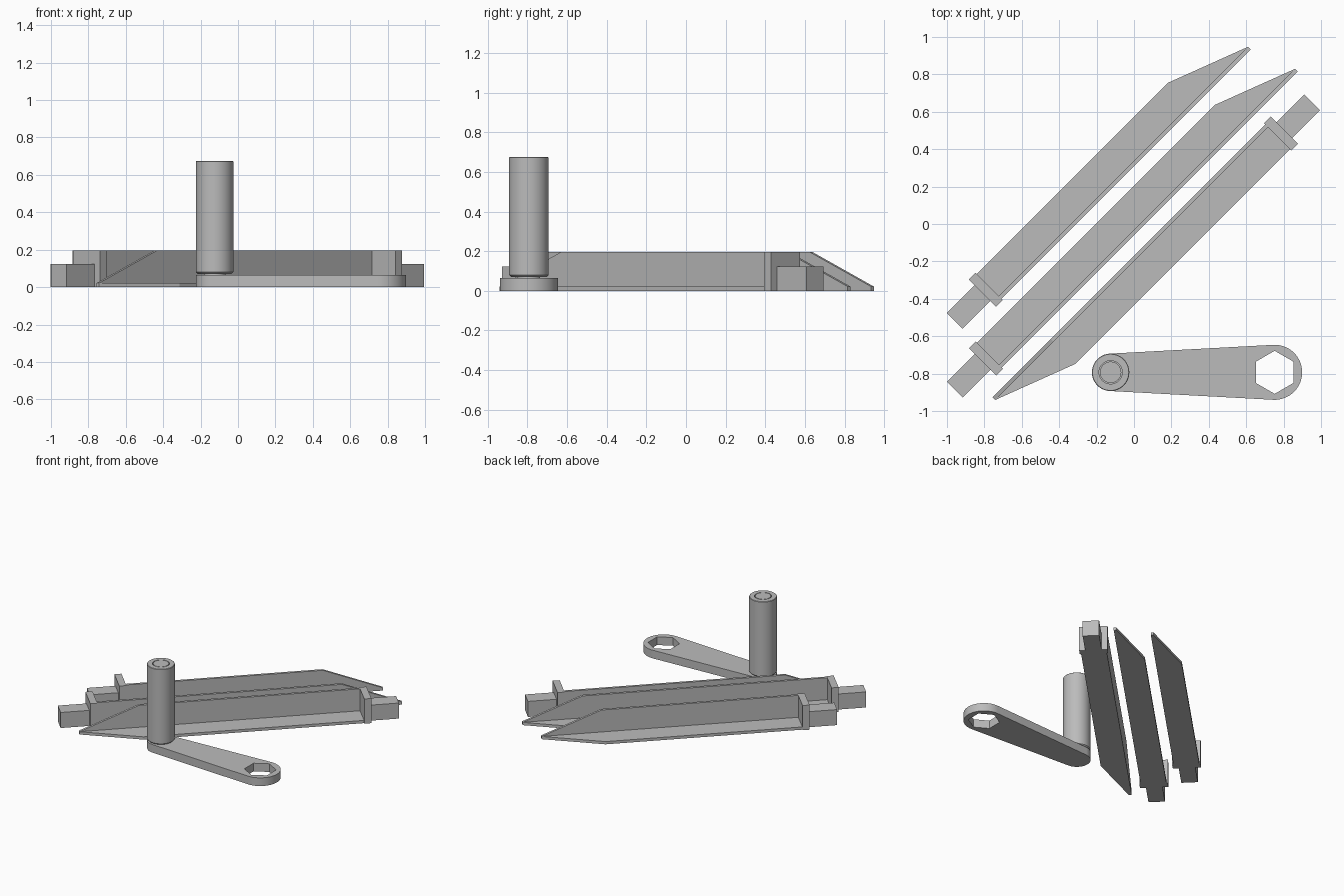
import bpy, bmesh, math
from mathutils import Matrix

if "Cube" in bpy.data.objects:
    bpy.data.objects.remove(bpy.data.objects["Cube"])

grey = bpy.data.materials.new("plain_grey")
grey.diffuse_color = (0.5, 0.5, 0.5, 1)
grey.use_nodes = True
grey.node_tree.nodes["Principled BSDF"].inputs["Base Color"].default_value = grey.diffuse_color


def add_object(name, bm, matrix=None):
    bmesh.ops.recalc_face_normals(bm, faces=bm.faces)
    mesh = bpy.data.meshes.new(name)
    bm.to_mesh(mesh)
    bm.free()
    mesh.materials.append(grey)
    obj = bpy.data.objects.new(name, mesh)
    bpy.context.collection.objects.link(obj)
    if matrix:
        obj.matrix_world = matrix
    return obj


def extrude(bm, points, direction):
    """Solid prism from a planar outline."""
    face = bm.faces.new([bm.verts.new(p) for p in points])
    new = bmesh.ops.extrude_face_region(bm, geom=[face], use_keep_orig=True)
    verts = [g for g in new["geom"] if isinstance(g, bmesh.types.BMVert)]
    bmesh.ops.translate(bm, verts=verts, vec=direction)


def smooth(obj):
    bpy.ops.object.select_all(action='DESELECT')
    obj.select_set(True)
    bpy.context.view_layer.objects.active = obj
    bpy.ops.object.shade_smooth_by_angle(angle=math.radians(35))


# Pointed L-section blades: local x runs from the tab to the tip
HALF, WALL, BASE, HEIGHT = 0.0935, 0.02, 0.022, 0.197
TAB, COLLAR, TAPER = 0.21, 0.052, 0.44


def box(bm, x0, x1, half, height):
    extrude(bm, [(x0, -half, 0), (x1, -half, 0), (x1, half, 0), (x0, half, 0)],
            (0, 0, height))


def blade(name, start, offset, length, flip):
    turn = math.radians(225 if flip else 45)
    m = Matrix.Rotation(math.radians(45), 4, 'Z') @ Matrix.Translation((start, offset, 0))
    m = m @ Matrix.Rotation(turn - math.radians(45), 4, 'Z')
    root, bend = TAB + COLLAR, length - TAPER
    # floor plate with slanted tip
    bm = bmesh.new()
    extrude(bm, [(root, -HALF, 0), (length, -HALF, 0), (length, -HALF + WALL, 0),
                 (bend, HALF, 0), (root, HALF, 0)], (0, 0, BASE))
    add_object(name + "_floor", bm, m)
    # upright wall sloping down to the tip
    bm = bmesh.new()
    extrude(bm, [(root, -HALF, BASE), (length, -HALF, BASE), (bend, -HALF, HEIGHT),
                 (root, -HALF, HEIGHT)], (0, WALL, 0))
    add_object(name + "_wall", bm, m)
    # collar and square tab
    bm = bmesh.new()
    box(bm, TAB, root, 0.103, HEIGHT)
    add_object(name + "_collar", bm, m)
    bm = bmesh.new()
    box(bm, 0, TAB, 0.06, 0.124)
    add_object(name + "_tab", bm, m)


blade("back_blade", -1.045, 0.312, 2.147, False)
blade("middle_blade", -1.304, 0.051, 2.50, False)
blade("front_blade", 1.134, -0.214, 2.324, True)

# Crank arm: two round ends joined by tangents, with a hexagonal socket
XA, XB, Y, RA, RB, THICK = -0.125, 0.752, -0.793, 0.1, 0.147, 0.065
tangent = math.acos((RA - RB) / (XB - XA))
N = 32


def arc(cx, r, a0, a1):
    return [(cx + r * math.cos(a0 + (a1 - a0) * i / N),
             Y + r * math.sin(a0 + (a1 - a0) * i / N)) for i in range(N + 1)]


t = math.pi - tangent
outline = arc(XB, RB, -(math.pi - t), math.pi - t) + \
    arc(XA, RA, math.pi - t, math.pi + t)
hexagon = [(XB + 0.115 * math.cos(math.radians(30 + 60 * i)),
            Y + 0.115 * math.sin(math.radians(30 + 60 * i))) for i in range(6)]
bm = bmesh.new()
edges = []
for loop in (outline, hexagon):
    vs = [bm.verts.new((x, y, 0)) for x, y in loop]
    edges += [bm.edges.new((vs[i - 1], vs[i])) for i in range(len(vs))]
bmesh.ops.triangle_fill(bm, edges=edges, use_beauty=True)
new = bmesh.ops.extrude_face_region(bm, geom=bm.faces[:], use_keep_orig=True)
bmesh.ops.translate(bm, vec=(0, 0, THICK),
                    verts=[g for g in new["geom"] if isinstance(g, bmesh.types.BMVert)])
smooth(add_object("crank_arm", bm))


def lathe(name, profile, closed):
    bm = bmesh.new()
    vs = [bm.verts.new((r, 0, z)) for r, z in profile]
    pairs = list(zip(vs, vs[1:])) + ([(vs[-1], vs[0])] if closed else [])
    es = [bm.edges.new(p) for p in pairs]
    bmesh.ops.spin(bm, geom=vs + es, cent=(0, 0, 0), axis=(0, 0, 1),
                   angle=2 * math.pi, steps=48, use_duplicate=False)
    bmesh.ops.remove_doubles(bm, verts=bm.verts, dist=1e-5)
    smooth(add_object(name, bm, Matrix.Translation((XA, Y, 0))))


# Turning grip with a bevelled foot, around a central pin
lathe("grip_sleeve", [(0.062, 0.07), (0.09, 0.07), (0.1, 0.08), (0.1, 0.672),
                      (0.097, 0.675), (0.062, 0.675)], True)
lathe("grip_pin", [(0, THICK), (0.057, THICK), (0.057, 0.675), (0, 0.675)], False)
